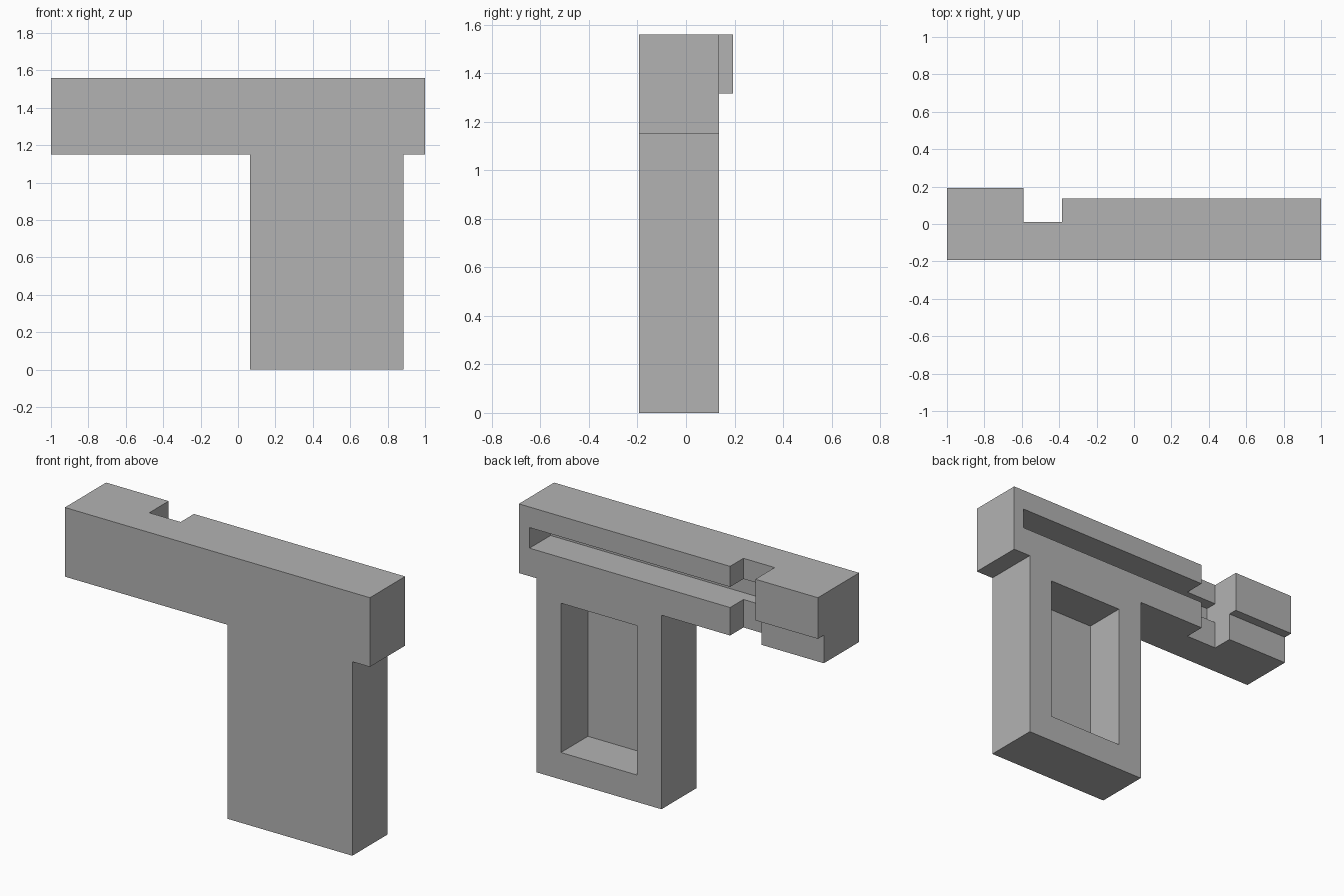
import bpy
import bmesh

old = bpy.data.objects.get("Cube")
if old:
    bpy.data.objects.remove(old, do_unlink=True)

FRONT, BACK, KNOB_BACK = -0.193, 0.137, 0.193
TOP, BAR_BOTTOM, SLOT_FLOOR = 1.56, 1.15, 1.316
NOTCH_X = (-0.59, -0.385)

grey = bpy.data.materials.new("plain grey")
grey.use_nodes = True
grey.diffuse_color = (0.45, 0.45, 0.45, 1)
grey.node_tree.nodes["Principled BSDF"].inputs["Base Color"].default_value = (0.45, 0.45, 0.45, 1)


def prism(name, outline, y0, y1):
    """Extrude an x-z outline from y0 to y1."""
    bm = bmesh.new()
    face = bm.faces.new([bm.verts.new((x, y0, z)) for x, z in outline])
    ext = bmesh.ops.extrude_face_region(bm, geom=[face])["geom"]
    verts = [g for g in ext if isinstance(g, bmesh.types.BMVert)]
    bmesh.ops.translate(bm, verts=verts, vec=(0, y1 - y0, 0))
    bmesh.ops.recalc_face_normals(bm, faces=bm.faces)
    mesh = bpy.data.meshes.new(name)
    bm.to_mesh(mesh)
    bm.free()
    mesh.materials.append(grey)
    obj = bpy.data.objects.new(name, mesh)
    bpy.context.collection.objects.link(obj)
    return obj


def block(name, xs, ys, zs):
    (x0, x1), (z0, z1) = xs, zs
    return prism(name, [(x0, z0), (x1, z0), (x1, z1), (x0, z1)], *ys)


def combine(target, tool, operation):
    """Apply a boolean and discard the tool."""
    tool.hide_render = True
    mod = target.modifiers.new(tool.name, "BOOLEAN")
    mod.operation, mod.solver, mod.object = operation, "EXACT", tool
    bpy.context.view_layer.objects.active = target
    bpy.ops.object.modifier_apply(modifier=mod.name)
    bpy.data.objects.remove(tool, do_unlink=True)


# Body: long top bar with an offset leg
body = prism("bar_and_leg", [
    (-1, TOP), (-1, BAR_BOTTOM), (0.065, BAR_BOTTOM), (0.065, 0),
    (0.885, 0), (0.885, BAR_BOTTOM), (1, BAR_BOTTOM), (1, TOP)], FRONT, BACK)

# Raised end block on the back of the bar
combine(body, block("end_block", (-1, NOTCH_X[0]), (0, KNOB_BACK), (SLOT_FLOOR, TOP)), "UNION")

# Full-height notch, long slot running into it, and the leg pocket
combine(body, block("notch", NOTCH_X, (0.012, 0.4), (1, 1.8)), "DIFFERENCE")
combine(body, block("slot", (NOTCH_X[0], 0.93), (-0.06, 0.4), (SLOT_FLOOR, 1.438)), "DIFFERENCE")
combine(body, block("leg_pocket", (0.226, 0.724), (-0.115, 0.4), (0.16, 1.045)), "DIFFERENCE")
